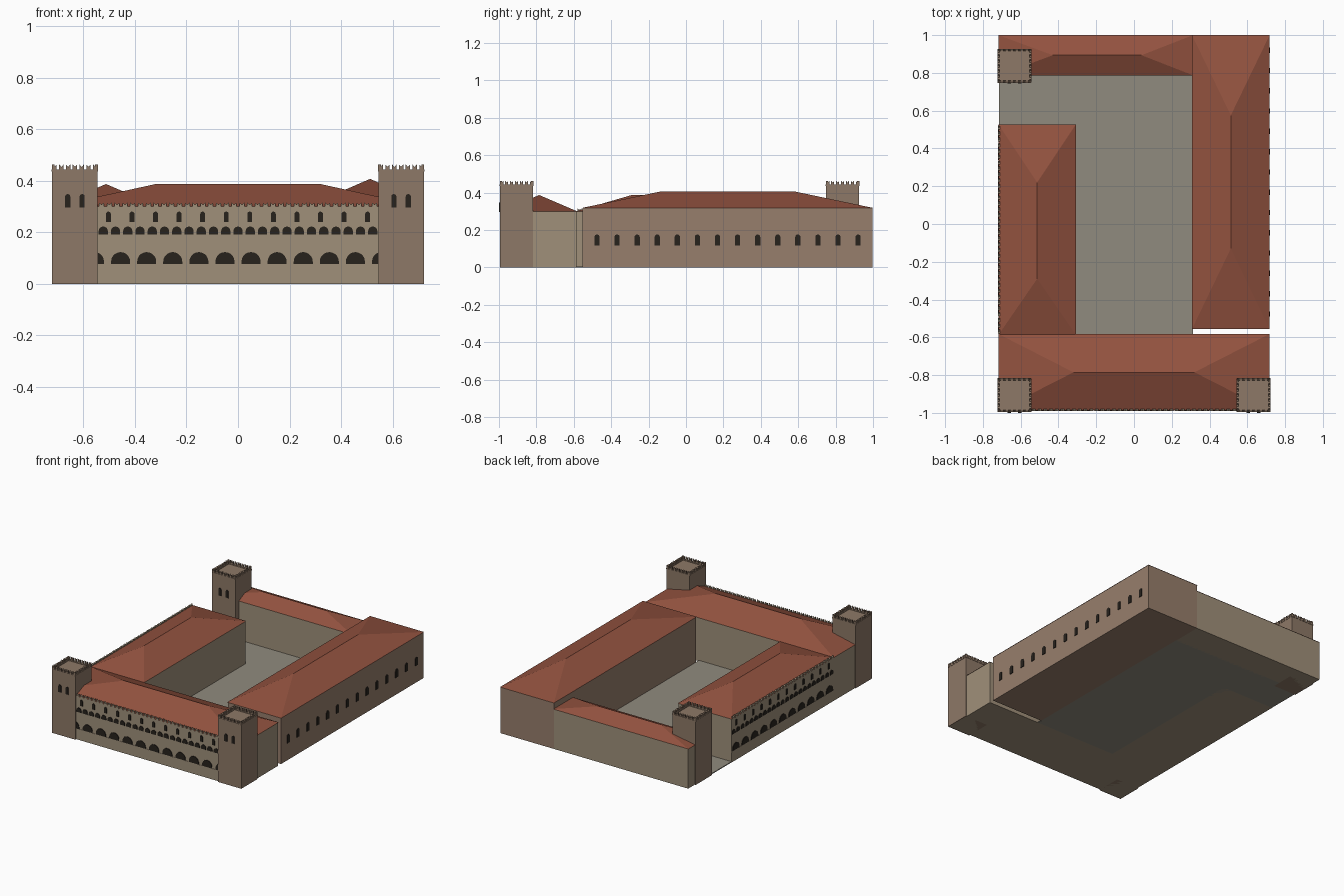
import bpy, bmesh, math

if "Cube" in bpy.data.objects:
    bpy.data.objects.remove(bpy.data.objects["Cube"])


def material(name, rgb):
    m = bpy.data.materials.new(name)
    m.diffuse_color = (*rgb, 1)
    m.use_nodes = True
    m.node_tree.nodes["Principled BSDF"].inputs["Base Color"].default_value = m.diffuse_color
    return m


STONE = material("stone", (0.35, 0.28, 0.195))
BRICK = material("brick", (0.31, 0.21, 0.15))
TOWER = material("tower_stone", (0.27, 0.19, 0.135))
TILE = material("roof_tile", (0.29, 0.085, 0.05))
DARK = material("dark_opening", (0.02, 0.016, 0.012))
PAVING = material("paving", (0.28, 0.26, 0.21))


def finish(name, bm, mat):
    bmesh.ops.recalc_face_normals(bm, faces=bm.faces)
    me = bpy.data.meshes.new(name)
    bm.to_mesh(me)
    bm.free()
    me.materials.append(mat)
    ob = bpy.data.objects.new(name, me)
    bpy.context.collection.objects.link(ob)
    return ob


def prism(bm, profile, place, d0, d1):
    """Extrude a (u, z) profile between depths d0 and d1; place maps (u, d, z) to 3D."""
    a = [bm.verts.new(place(u, d0, z)) for u, z in profile]
    b = [bm.verts.new(place(u, d1, z)) for u, z in profile]
    bm.faces.new(a)
    bm.faces.new(b[::-1])
    n = len(a)
    for i in range(n):
        j = (i + 1) % n
        bm.faces.new((a[i], b[i], b[j], a[j]))


def along_x(u, d, z):
    return (u, d, z)


def along_y(u, d, z):
    return (d, u, z)


def box(name, x0, x1, y0, y1, z0, z1, mat):
    bm = bmesh.new()
    prism(bm, [(x0, z0), (x1, z0), (x1, z1), (x0, z1)], along_x, y0, y1)
    return finish(name, bm, mat)


def arch(c, w, z0, z1, n=10):
    r = w / 2
    pts = [(c - r, z0), (c + r, z0)]
    return pts + [(c + r * math.cos(math.pi * i / n),
                   z1 - r + r * math.sin(math.pi * i / n)) for i in range(n + 1)]


def arches(name, centres, w, z0, z1, place, d0, d1):
    bm = bmesh.new()
    for c in centres:
        prism(bm, arch(c, w, z0, z1), place, d0, d1)
    return finish(name, bm, DARK)


def merlons(bm, u0, u1, count, z, h, place, d0, d1):
    # swallow-tailed battlements
    step = (u1 - u0) / count
    w = step * 0.32
    for i in range(count):
        c = u0 + step * (i + 0.5)
        prism(bm, [(c - w, z), (c, z), (c + w, z), (c + w, z + h),
                   (c, z + h * 0.55), (c - w, z + h)], place, d0, d1)


def spread(a, b, n):
    return [a + (b - a) * i / (n - 1) for i in range(n)]


def hip_roof(name, x0, x1, y0, y1, z0, z1, ridge_a, ridge_b, lengthwise):
    bm = bmesh.new()
    s = [bm.verts.new((x, y, z0)) for x, y in ((x0, y0), (x1, y0), (x1, y1), (x0, y1))]
    xm, ym = (x0 + x1) / 2, (y0 + y1) / 2
    if lengthwise == "x":
        a, b = bm.verts.new((ridge_a, ym, z1)), bm.verts.new((ridge_b, ym, z1))
        faces = [(s[0], s[1], b, a), (s[2], s[3], a, b), (s[1], s[2], b), (s[3], s[0], a)]
    else:
        a, b = bm.verts.new((xm, ridge_a, z1)), bm.verts.new((xm, ridge_b, z1))
        faces = [(s[1], s[2], b, a), (s[3], s[0], a, b), (s[0], s[1], a), (s[2], s[3], b)]
    for f in faces + [tuple(s[::-1])]:
        bm.faces.new(f)
    return finish(name, bm, TILE)


# wings: name, footprint, wall height, ridge height, ridge ends, direction, wall material
wings = [
    ("front_wing", -0.715, 0.715, -0.985, -0.585, 0.30, 0.387, -0.32, 0.32, "x", STONE),
    ("left_wing", -0.715, -0.31, -0.585, 0.525, 0.30, 0.387, -0.29, 0.22, "y", STONE),
    ("right_wing", 0.31, 0.715, -0.553, 0.997, 0.318, 0.407, -0.13, 0.575, "y", BRICK),
    ("back_wing", -0.715, 0.31, 0.79, 0.997, 0.275, 0.327, -0.43, 0.04, "x", STONE),
]
for name, x0, x1, y0, y1, h, top, ra, rb, axis, mat in wings:
    box(name + "_walls", x0, x1, y0, y1, 0, h, mat)
    e = 0.003
    hip_roof(name + "_roof", x0 - e, x1 + e, y0 - e, y1 + e, h, top, ra, rb, axis)

# courtyard floor and round well cover
box("courtyard_floor", -0.714, 0.312, -0.59, 0.80, 0, 0.006, PAVING)
bm = bmesh.new()
bmesh.ops.create_cone(bm, cap_ends=True, segments=24, radius1=0.025, radius2=0.025, depth=0.012)
bmesh.ops.translate(bm, verts=bm.verts, vec=(-0.042, 0.105, 0.006))
finish("well_cover", bm, PAVING)

# decorated facades: front (along x) and left (along y)
for name, place, face, mid, half in (("front", along_x, -0.985, 0.0, 0.545),
                                     ("left", along_y, -0.715, -0.03, 0.555)):
    out = face - 0.004
    k = half - 0.045 if name == "left" else 0.557
    arches(name + "_portico_arches", spread(mid - k, mid + k, 11 if name == "left" else 12),
           0.074, 0.076, 0.123, place, out, face + 0.01)
    arches(name + "_gallery_arches", spread(mid - half + 0.022, mid + half - 0.022, 23),
           0.036, 0.192, 0.222, place, out, face + 0.01)
    arches(name + "_upper_windows", spread(mid - 0.503, mid + 0.503, 12),
           0.019, 0.24, 0.28, place, out, face + 0.01)
    bm = bmesh.new()
    merlons(bm, mid - half, mid + half, 36, 0.298, 0.017, place, face - 0.004, face + 0.006)
    finish(name + "_battlements", bm, STONE)
    bm = bmesh.new()
    a, b = mid - half, mid + half
    prism(bm, [(a, 0.071), (b, 0.071), (b, 0.076), (a, 0.076)], place, face - 0.003, face + 0.01)
    finish(name + "_ledge", bm, STONE)

# right side windows
arches("right_windows", spread(-0.476, 0.92, 14), 0.028, 0.118, 0.176, along_y, 0.705, 0.719)

# battlemented corner towers
S = 0.0885
for name, cx, cy in (("front_left_tower", -0.633, -0.906),
                     ("front_right_tower", 0.633, -0.906),
                     ("back_left_tower", -0.633, 0.837)):
    x0, x1, y0, y1 = cx - S, cx + S, cy - S, cy + S
    box(name, x0, x1, y0, y1, 0, 0.437, TOWER)
    bm = bmesh.new()
    t = 0.009
    for place, u0, u1, sides in ((along_x, x0, x1, (y0, y1 - t)), (along_y, y0, y1, (x0, x1 - t))):
        for d in sides:
            prism(bm, [(u0, 0.435), (u1, 0.435), (u1, 0.443), (u0, 0.443)],
                  place, d - 0.002, d + t + 0.002)
            merlons(bm, u0 - 0.004, u1 + 0.004, 7, 0.442, 0.021, place, d - 0.001, d + t + 0.001)
    finish(name + "_battlements", bm, TOWER)
    arches(name + "_windows", (cx - 0.028, cx + 0.028), 0.02, 0.297, 0.348,
           along_x, y0 - 0.005, y0 + 0.01)
